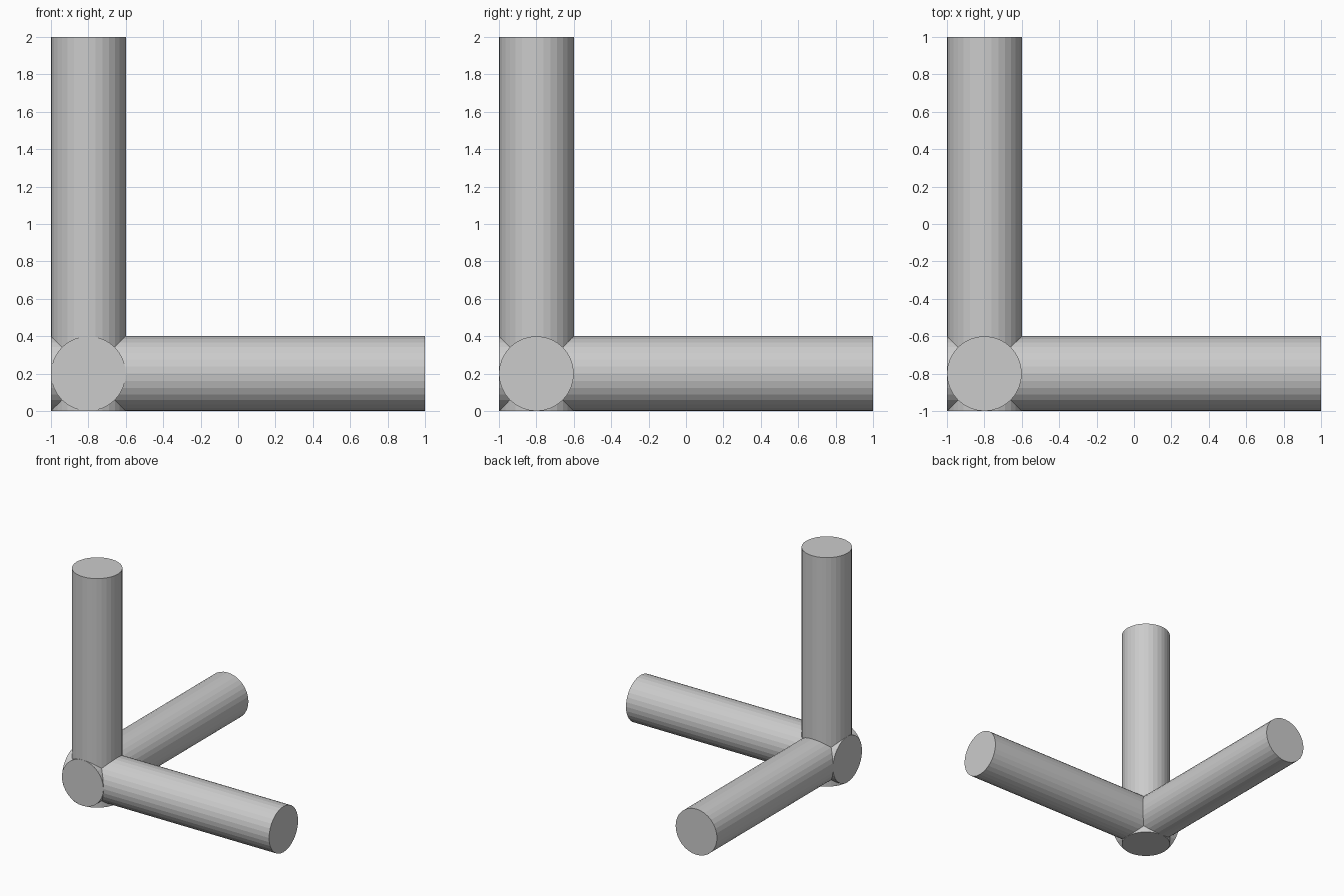
import bpy
from math import radians

if "Cube" in bpy.data.objects:
    bpy.data.objects.remove(bpy.data.objects["Cube"])

RADIUS, LENGTH, SIDES = 0.2, 2.0, 32
CORNER = -0.8  # offset of each rod's axis from the centre


def rod(name, location, rotation):
    bpy.ops.mesh.primitive_cylinder_add(
        vertices=SIDES, radius=RADIUS, depth=LENGTH,
        location=location, rotation=[radians(a) for a in rotation])
    obj = bpy.context.object
    obj.name = name
    return obj


# Three flat-faceted rods crossing at one corner, each ending flush with the others
rod("width_rod", (0, CORNER, RADIUS), (0, 90, 0))
rod("depth_rod", (CORNER, 0, RADIUS), (90, 0, 0))
rod("upright_rod", (CORNER, CORNER, LENGTH / 2), (0, 0, 0))
